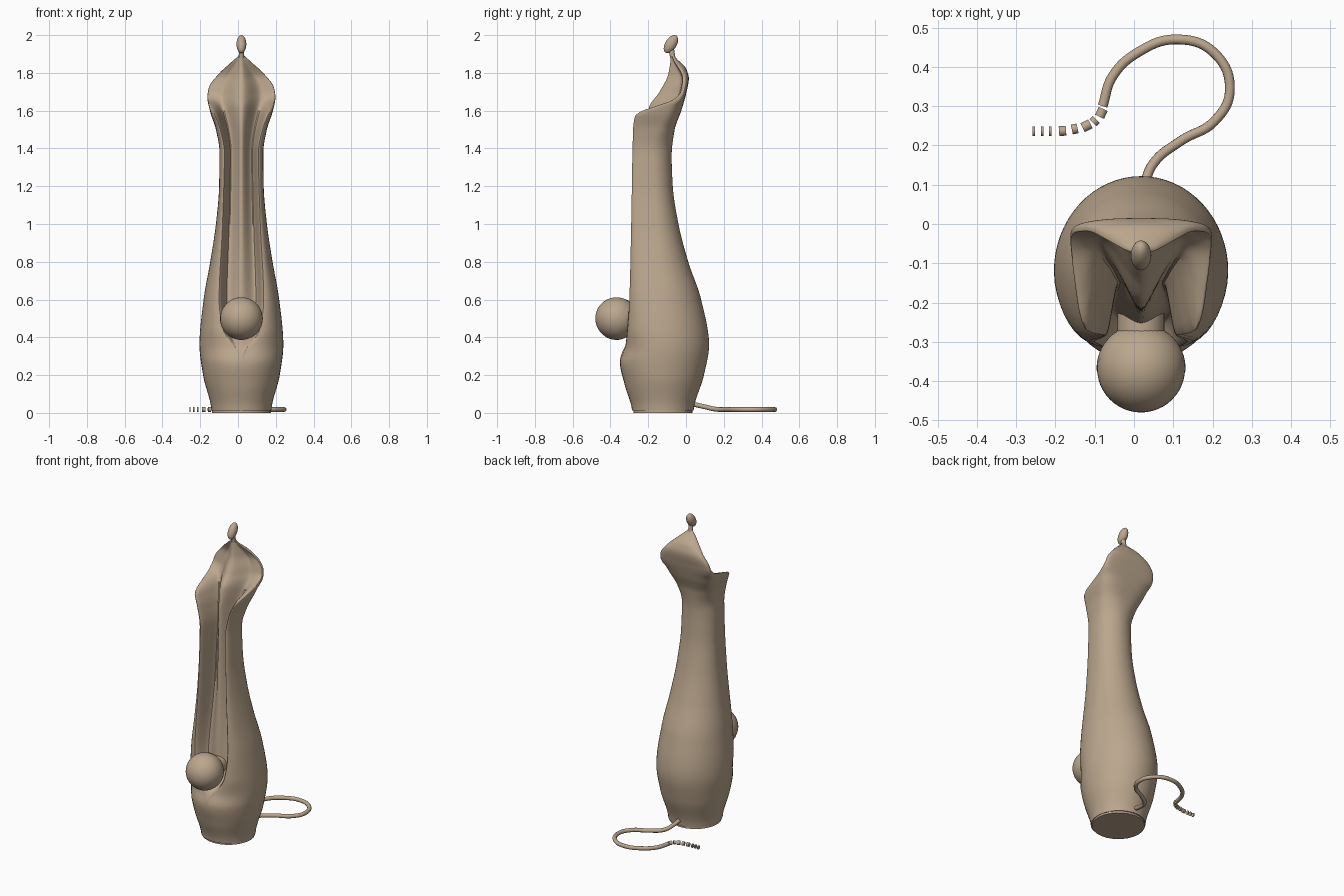
import bpy, bmesh
from math import sin, cos, pi, radians, copysign
from mathutils import Vector

if "Cube" in bpy.data.objects:
    bpy.data.objects.remove(bpy.data.objects["Cube"])

AXIS_X = 0.018

clay = bpy.data.materials.new("warm_tan_clay")
clay.use_nodes = True
tan = (0.5, 0.385, 0.27, 1)
clay.diffuse_color = tan
clay.node_tree.nodes["Principled BSDF"].inputs["Base Color"].default_value = tan


def curve_through(*keys):
    """Smooth function of height passing through (height, value) keys."""
    def slope(i):
        if i == 0 or i == len(keys) - 1:
            return 0
        (a, p), (b, q), (c, r) = keys[i - 1:i + 2]
        before, after = (q - p) / (b - a), (r - q) / (c - b)
        if before * after <= 0:
            return 0
        return 2 * before * after / (before + after)

    def value(z):
        if z <= keys[0][0]:
            return keys[0][1]
        for i in range(len(keys) - 1):
            (a, p), (b, q) = keys[i], keys[i + 1]
            if z <= b:
                h, t = b - a, (z - a) / (b - a)
                return (p * (1 + 2 * t) * (1 - t) ** 2 + slope(i) * h * t * (1 - t) ** 2
                        + q * t * t * (3 - 2 * t) + slope(i + 1) * h * t * t * (t - 1))
        return keys[-1][1]
    return value


def smooth(t):
    return t * t * (3 - 2 * t)


def finish(obj, angle=40):
    obj.data.materials.append(clay)
    bpy.ops.object.select_all(action="DESELECT")
    obj.select_set(True)
    bpy.context.view_layer.objects.active = obj
    bpy.ops.object.shade_smooth_by_angle(angle=radians(angle))
    return obj


def mesh_object(name, bm):
    bmesh.ops.recalc_face_normals(bm, faces=bm.faces)
    mesh = bpy.data.meshes.new(name)
    bm.to_mesh(mesh)
    bm.free()
    obj = bpy.data.objects.new(name, mesh)
    bpy.context.collection.objects.link(obj)
    return finish(obj)


def rod(name, start, end, radius):
    start, end = Vector(start), Vector(end)
    bpy.ops.mesh.primitive_cylinder_add(vertices=24, radius=radius, depth=(end - start).length,
                                        location=(start + end) / 2)
    obj = bpy.context.object
    obj.name = name
    obj.rotation_euler = (end - start).to_track_quat("Z", "Y").to_euler()
    return finish(obj)


def ball(name, location, scale, tilt=0):
    bpy.ops.mesh.primitive_uv_sphere_add(segments=48, ring_count=24, radius=1, location=location)
    obj = bpy.context.object
    obj.name = name
    obj.scale = scale
    obj.rotation_euler.x = tilt
    return finish(obj)


# Body outline curves by height
half_width = curve_through((0, .158), (.2, .203), (.36, .222), (.6, .2), (.8, .165), (1, .135),
                           (1.2, .118), (1.38, .116), (1.5, .135), (1.6, .167), (1.67, .18),
                           (1.72, .173), (1.8, .115), (1.86, .05), (1.9, .013))
back = curve_through((0, .04), (.2, .095), (.36, .122), (.6, .08), (.8, .012), (1, -.04),
                     (1.2, -.07), (1.36, -.076), (1.5, -.06), (1.6, -.025), (1.7, .003),
                     (1.77, .015), (1.82, .002), (1.9, -.062))
widest = curve_through((0, -.122), (.36, -.12), (1, -.16), (1.4, -.18), (1.57, -.13),
                       (1.62, -.1), (1.66, -.045), (1.7, -.02), (1.77, -.01), (1.9, -.07))
lip = curve_through((0, -.285), (.15, -.325), (.27, -.35), (.36, -.32), (.6, -.3), (1, -.29),
                    (1.5, -.28), (1.57, -.27), (1.595, -.24), (1.62, -.17), (1.66, -.065),
                    (1.7, -.028), (1.77, -.018), (1.9, -.075))
# Channel opening and its pleated floor
opening = curve_through((0, .01), (.3, .015), (.37, .055), (.45, .1), (.6, .118), (1, .1),
                        (1.38, .09), (1.5, .112), (1.57, .138), (1.62, .16), (1.67, .178),
                        (1.72, .171), (1.8, .113), (1.86, .048), (1.9, .011))
ridge = curve_through((0, -.285), (.15, -.325), (.27, -.35), (.34, -.33), (.42, -.26), (.6, -.25),
                      (1, -.225), (1.5, -.215), (1.62, -.195), (1.7, -.14), (1.8, -.092), (1.9, -.08))
groove = curve_through((0, -.285), (.15, -.325), (.27, -.35), (.34, -.33), (.42, -.245), (.6, -.215),
                       (1, -.17), (1.4, -.145), (1.6, -.085), (1.7, -.035), (1.77, -.025), (1.9, -.076))
squareness = curve_through((0, 2), (1.4, 2), (1.66, 3.2), (1.8, 2.4), (1.9, 2))


def section(z):
    w, b, m, f, o = (c(z) for c in (half_width, back, widest, lip, opening))
    points, power = [], 2 / squareness(z)
    # pleated floor from right to left
    for i in range(-20, 20):
        s = i / 20
        u = abs(s)
        if u < .62:
            y = ridge(z) + (groove(z) - ridge(z)) * smooth(u / .62)
        else:
            y = groove(z) + (f - groove(z)) * smooth((u - .62) / .38)
        points.append((o * s, y))
    # left flank, back, right flank
    flank = [(o + (w - o) * sin(t), f + (m - f) * (1 - cos(t)))
             for t in (i * pi / 20 for i in range(10))]
    points += flank
    for i in range(33):
        t = i * pi / 32
        points.append((w * copysign(abs(cos(t)) ** power, cos(t)), m + (b - m) * sin(t) ** power))
    points += [(-x, y) for x, y in reversed(flank[1:])]
    return points


bm = bmesh.new()
# rings are packed closer together at the flared rim
heights = [.012 + 1.488 * i / 75 for i in range(75)] + [1.5 + .4 * i / 65 for i in range(66)]
rings = [[bm.verts.new((x + AXIS_X, y, z)) for x, y in section(z)] for z in heights]
for low, high in zip(rings, rings[1:]):
    for i in range(len(low)):
        j = (i + 1) % len(low)
        bm.faces.new((low[i], low[j], high[j], high[i]))
bm.faces.new(rings[0])
bm.faces.new(rings[-1])
mesh_object("pleated_body", bm)

# Foot plate and bud on the tip
rod("foot_plate", (AXIS_X, -.122, 0), (AXIS_X, -.122, .013), .156)
ball("tip_bud", (AXIS_X, -.08, 1.952), (.026, .03, .053), radians(-32))
rod("tip_neck", (AXIS_X, -.07, 1.88), (AXIS_X, -.078, 1.93), .014)

# Ball, its rear half shell and the stem behind it
CENTRE = (AXIS_X, -.368, .5)
ball("front_ball", CENTRE, (.112,) * 3)
shell = ball("ball_rear_shell", CENTRE, (.1135,) * 3, radians(122))
bm = bmesh.new()
bm.from_mesh(shell.data)
bmesh.ops.delete(bm, geom=[v for v in bm.verts if v.co.z > .01], context="VERTS")
bm.to_mesh(shell.data)
bm.free()
shell.rotation_euler.x = radians(58.5)
rod("ball_stem", CENTRE, (AXIS_X, -.2, .5), .06)

# Cord trailing behind
path = [(.02, .02, .05), (.028, .1, .032), (.05, .155, .02), (.12, .212, .018), (.205, .262, .018),
        (.244, .34, .018), (.205, .435, .018), (.11, .47, .018), (.01, .437, .018),
        (-.055, .375, .018), (-.08, .3, .018)]
data = bpy.data.curves.new("cord", "CURVE")
data.dimensions = "3D"
data.bevel_depth = .0125
data.bevel_resolution = 4
data.use_fill_caps = True
spline = data.splines.new("BEZIER")
spline.bezier_points.add(len(path) - 1)
for point, co in zip(spline.bezier_points, path):
    point.co = co
    point.handle_left_type = point.handle_right_type = "AUTO"
cord = bpy.data.objects.new("cord", data)
bpy.context.collection.objects.link(cord)
bpy.ops.object.select_all(action="DESELECT")
cord.select_set(True)
bpy.context.view_layer.objects.active = cord
bpy.ops.object.convert(target="MESH")
finish(bpy.context.object)

# Broken cord end: shrinking slices (x, y, heading, length)
slices = [(-.083, .283, 65, .022), (-.1, .262, 45, .012), (-.121, .25, 27, .022),
          (-.151, .242, 12, .015), (-.182, .237, 4, .018), (-.213, .236, 0, .007),
          (-.234, .236, 0, .006), (-.255, .236, 0, .006)]
for x, y, heading, length in slices:
    step = Vector((cos(radians(heading)), sin(radians(heading)), 0)) * length / 2
    spot = Vector((x, y, .018))
    rod("cord_slice", spot - step, spot + step, .0125)
